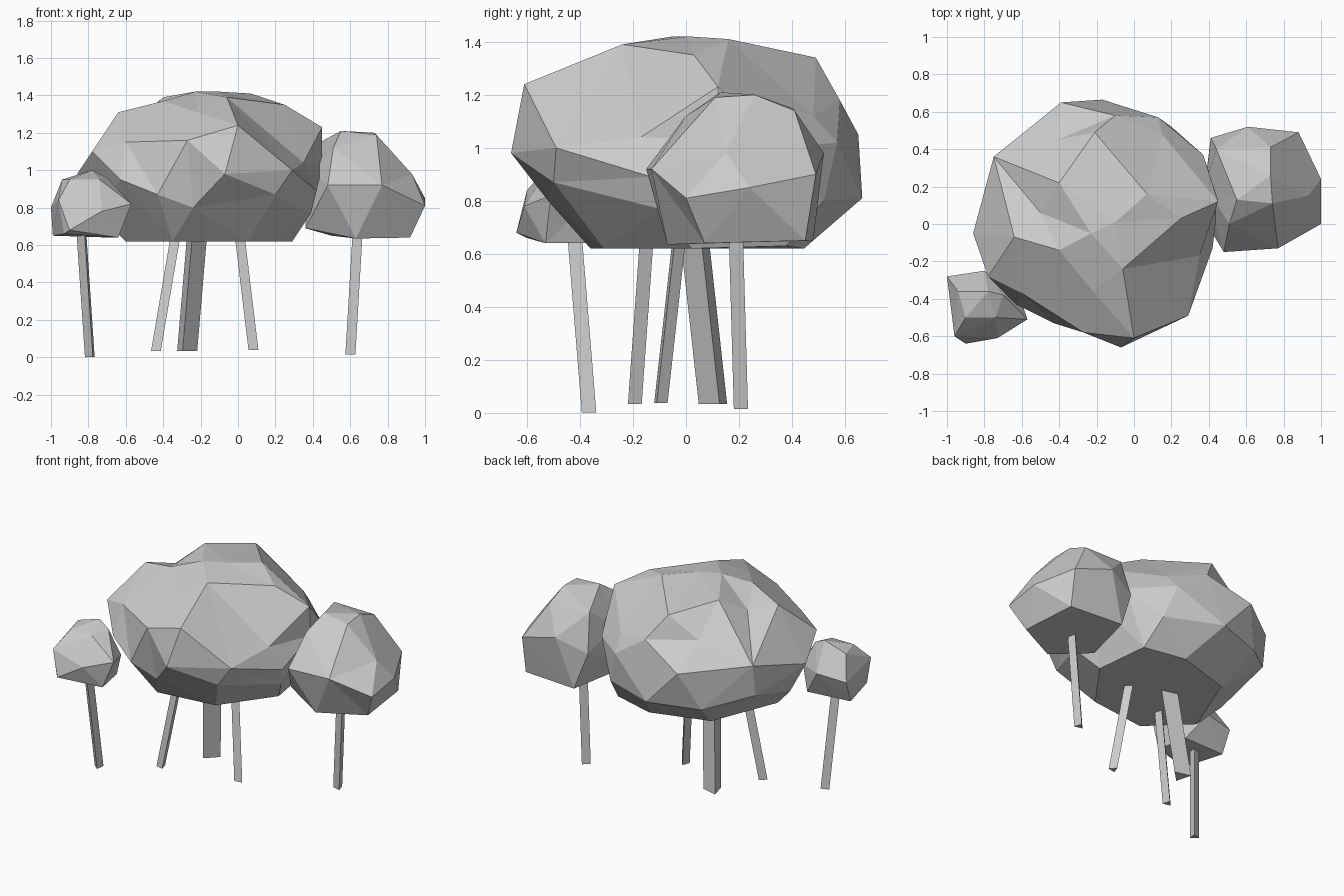
import bpy, bmesh
from math import cos, sin, radians
from mathutils import Vector


def add_object(name, bm):
    bmesh.ops.recalc_face_normals(bm, faces=bm.faces[:])
    me = bpy.data.meshes.new(name)
    bm.to_mesh(me)
    bm.free()
    ob = bpy.data.objects.new(name, me)
    bpy.context.collection.objects.link(ob)
    return ob


def canopy(name, centre, pts):
    """Faceted clump: triangulate the directions on a sphere, then push to real radius."""
    bm = bmesh.new()
    c = Vector(centre)
    real = {}
    for p in pts:
        v = bm.verts.new((Vector(p) - c).normalized())
        real[v] = Vector(p)
    bmesh.ops.convex_hull(bm, input=bm.verts[:])
    for v in bm.verts:
        v.co = real[v]
    add_object(name, bm)


def trunk(name, bottom, top, r, turn):
    """Leaning three-sided post, extended into the canopy."""
    b, t = Vector(bottom), Vector(top)
    t = b + (t - b) * 1.12
    bm = bmesh.new()
    for p in (b, t):
        for k in range(3):
            a = radians(turn + 120 * k)
            bm.verts.new(p + Vector((cos(a), sin(a), 0)) * r)
    bmesh.ops.convex_hull(bm, input=bm.verts[:])
    bmesh.ops.dissolve_limit(bm, angle_limit=0.02, verts=bm.verts[:], edges=bm.edges[:])
    add_object(name, bm)


# Large central canopy: base ring, belly, shoulders, crown
canopy("main_canopy", (-0.2, 0, 0.95), [
    (-.6, -.12, .62), (-.35, -.36, .62), (.05, -.31, .62), (.29, .02, .62),
    (.24, .38, .63), (-.035, .445, .62), (-.42, .33, .62),
    (-.24, -.52, .80), (.2, -.5, .87), (.29, -.49, 1.0), (.39, -.1, .77),
    (.45, .13, 1.03), (.42, -.13, .89), (.35, -.17, 1.04), (.45, .12, 1.23),
    (.37, .37, 1.0), (.2, .52, .8), (-.17, .665, .81), (-.39, .65, 1.05),
    (.13, .57, 1.02), (-.1, .58, 1.18), (-.75, .36, 1.09), (-.75, .33, .88),
    (-.86, -.05, .98), (-.78, -.28, 1.1),
    (-.63, -.43, .95), (-.43, -.53, .87), (-.07, -.66, .98), (0, -.61, 1.24),
    (-.27, -.58, 1.16), (-.6, -.37, 1.15), (-.22, -.36, 1.31), (-.06, -.24, 1.39),
    (-.64, -.07, 1.31), (-.4, -.14, 1.37), (-.5, .06, 1.29), (-.4, .22, 1.39),
    (-.23, -.05, 1.42), (-.1, .01, 1.42), (.07, .16, 1.41), (-.21, .49, 1.34),
    (-.41, .45, 1.21), (.25, .03, 1.35), (.15, .48, 1.12),
    (-.74, -.05, .76), (-.5, .55, .8)])

# Medium canopy on the right
canopy("right_canopy", (0.68, 0.18, 0.9), [
    (.44, .4, 1.15), (.55, .13, 1.21), (.73, .26, 1.20), (.73, .41, 1.14),
    (.74, .11, 1.19), (.51, .0, 1.12), (.93, .15, .98), (1.0, .24, .85),
    (1.0, 0, .81), (.92, .07, .64), (.88, .45, .65), (.5, .48, .65),
    (.63, -.07, .635), (.36, .05, .69), (.48, -.15, .92), (.77, -.13, .92),
    (.88, .49, .9), (.61, .52, .98), (.41, .46, .9), (.38, .2, 1.0)])

# Small canopy on the left
canopy("left_canopy", (-0.79, -0.44, 0.8), [
    (-.99, -.34, .65), (-.93, -.6, .66), (-.64, -.53, .64), (-.68, -.32, .64),
    (-1.0, -.28, .8), (-.96, -.6, .84), (-.9, -.64, .68), (-.73, -.61, .78),
    (-.57, -.51, .82), (-.62, -.36, .8), (-.8, -.25, .82), (-.94, -.36, .95),
    (-.9, -.5, .95), (-.78, -.36, 1.0), (-.7, -.38, .96), (-.74, -.5, .95)])

# Trunks
trunk("left_trunk", (-.787, -.363, .002), (-.83, -.415, .64), .032, 50)
trunk("right_trunk", (.605, .203, .015), (.642, .185, .64), .032, 75)
trunk("main_trunk", (-.28, .11, .033), (-.23, .045, .62), .064, 15)
trunk("inner_left_trunk", (-.435, -.197, .033), (-.335, -.155, .62), .031, 75)
trunk("inner_right_trunk", (.08, -.1, .038), (.01, -.035, .62), .031, 100)
